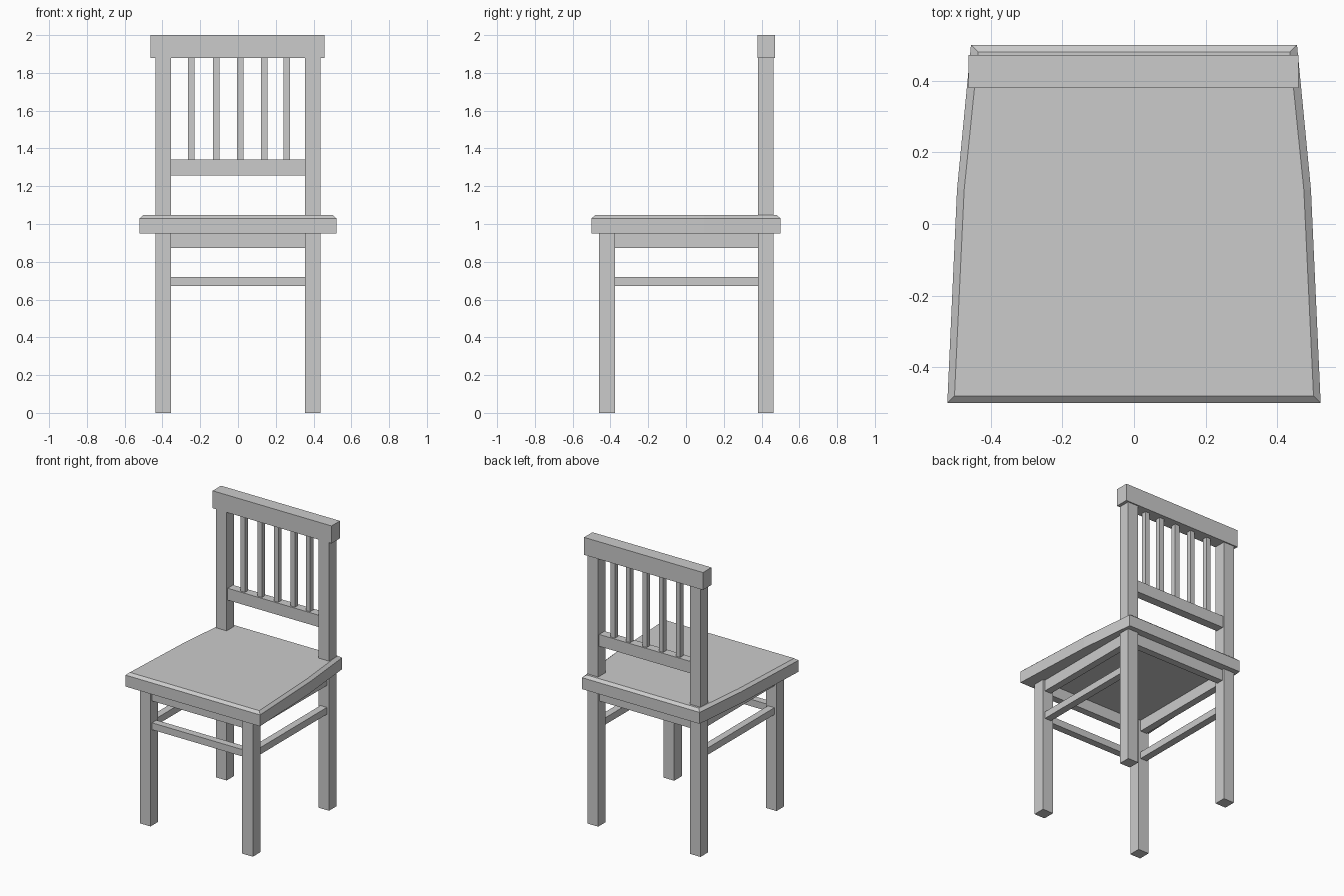
import bpy, bmesh

if "Cube" in bpy.data.objects:
    bpy.data.objects.remove(bpy.data.objects["Cube"])


def finish(name, bm):
    bmesh.ops.recalc_face_normals(bm, faces=bm.faces)
    mesh = bpy.data.meshes.new(name)
    bm.to_mesh(mesh)
    bm.free()
    obj = bpy.data.objects.new(name, mesh)
    bpy.context.collection.objects.link(obj)
    return obj


def box(name, x, y, z):
    """Box from (min, max) ranges on each axis."""
    bm = bmesh.new()
    bmesh.ops.create_cube(bm, size=1)
    for v in bm.verts:
        for i, (lo, hi) in enumerate((x, y, z)):
            v.co[i] = hi if v.co[i] > 0 else lo
    return finish(name, bm)


def sides(name, x, y, z):
    """The same box on the right and, mirrored, on the left."""
    box("right_" + name, x, y, z)
    box("left_" + name, (-x[1], -x[0]), y, z)


# Seat: tapered outline stacked in three layers, the last inset as a chamfer
def seat_loop(inset, z):
    half = [(0.521, -0.5), (0.494, 0.095), (0.455, 0.5)]
    right = [(x - inset, max(-0.5 + inset, min(0.5 - inset, y))) for x, y in half]
    return [(x, y, z) for x, y in right] + [(-x, y, z) for x, y in reversed(right)]


bm = bmesh.new()
loops = [[bm.verts.new(p) for p in seat_loop(i, z)]
         for i, z in ((0, 0.95), (0, 1.03), (0.02, 1.047))]
for a, b in zip(loops, loops[1:]):
    for i in range(6):
        j = (i + 1) % 6
        bm.faces.new((a[i], a[j], b[j], b[i]))
bm.faces.new(loops[0])
bm.faces.new(loops[-1])
finish("seat", bm)

# Legs, the back pair continuing up as posts
LEG_X, FRONT_Y, BACK_Y = (0.355, 0.437), (-0.46, -0.377), (0.382, 0.464)
sides("front_leg", LEG_X, FRONT_Y, (0, 0.95))
sides("back_leg", LEG_X, BACK_Y, (0, 1.878))

# Aprons under the seat and stretchers between the legs
ACROSS, ALONG = (-0.355, 0.355), (-0.377, 0.382)
SIDE_X, RAIL_FRONT, RAIL_BACK = (0.371, 0.421), (-0.444, -0.394), (0.398, 0.448)
APRON_Z, STRETCHER_Z = (0.872, 0.95), (0.671, 0.719)
box("front_apron", ACROSS, RAIL_FRONT, APRON_Z)
box("back_apron", ACROSS, RAIL_BACK, APRON_Z)
sides("side_apron", SIDE_X, ALONG, APRON_Z)
box("front_stretcher", ACROSS, RAIL_FRONT, STRETCHER_Z)
sides("side_stretcher", SIDE_X, ALONG, STRETCHER_Z)

# Backrest
box("top_rail", (-0.462, 0.459), (0.379, 0.472), (1.878, 2))
box("lower_back_rail", ACROSS, (0.393, 0.453), (1.258, 1.341))
for i, x in enumerate((-0.247, -0.115, 0.012, 0.14, 0.258)):
    box(f"back_slat_{i + 1}", (x - 0.017, x + 0.017), (0.405, 0.441), (1.341, 1.878))
